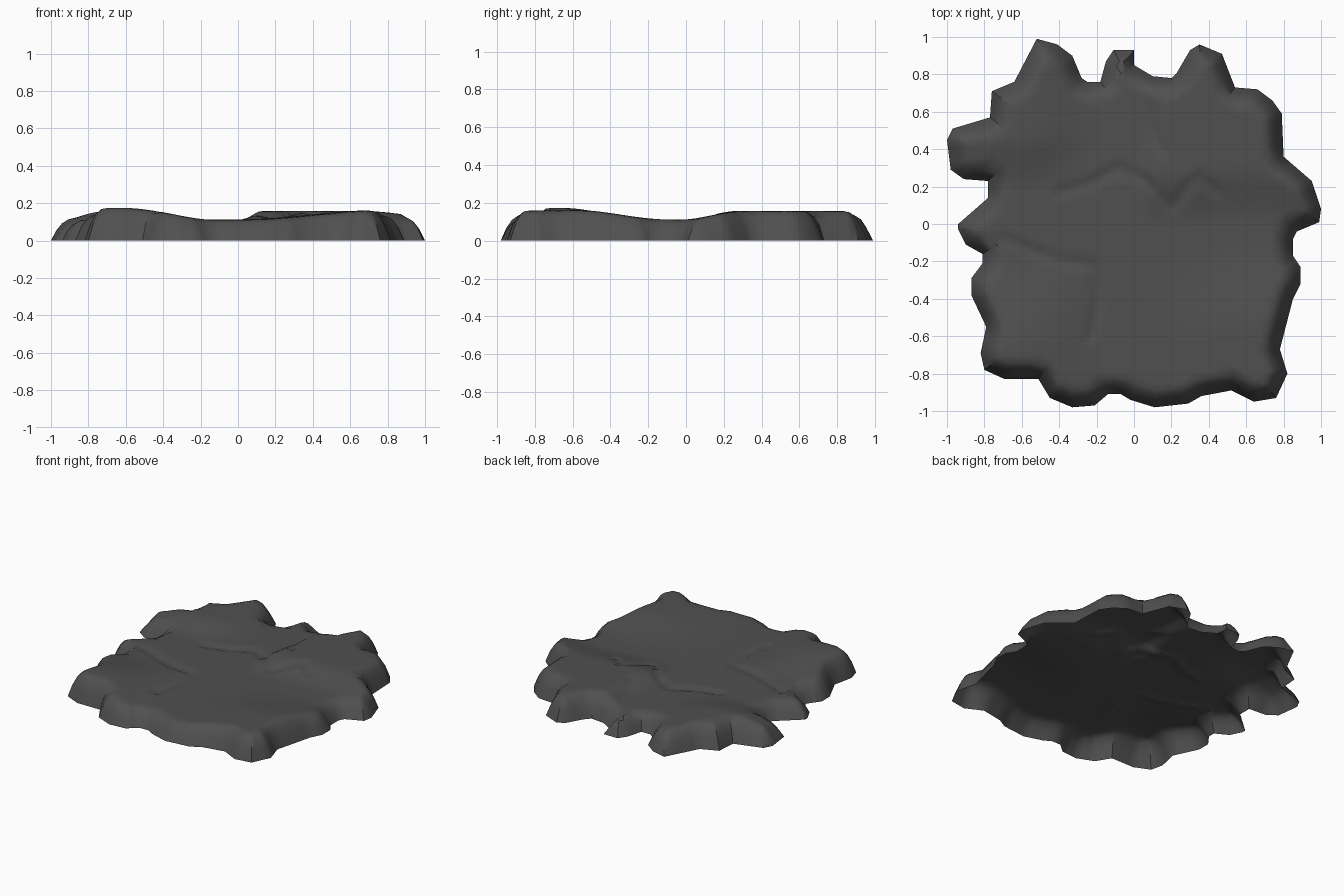
import bpy
import math
import random
from mathutils import Vector, geometry

if "Cube" in bpy.data.objects:
    bpy.data.objects.remove(bpy.data.objects["Cube"], do_unlink=True)

random.seed(4)
RIM = 0.11       # width of the sloping edge
SPACING = 0.03   # spacing of surface points

# Ragged footprint of the slab, clockwise from the back
OUTLINE = [Vector(p) for p in (
    (-.52, .99), (-.41, .96), (-.33, .9), (-.28, .78), (-.25, .76), (-.18, .76),
    (-.15, .87), (-.11, .93), (0, .93), (0, .85), (.1, .79), (.2, .78),
    (.23, .81), (.3, .93), (.35, .96), (.47, .91), (.54, .73), (.66, .72),
    (.74, .66), (.79, .59), (.8, .36), (.95, .23), (1, .08), (.99, .01),
    (.87, -.04), (.85, -.08), (.85, -.17), (.89, -.23), (.89, -.32), (.85, -.4),
    (.78, -.67), (.82, -.8), (.76, -.93), (.64, -.95), (.52, -.89), (.36, -.92),
    (.29, -.96), (.11, -.98), (-.02, -.94), (-.07, -.91), (-.14, -.91),
    (-.21, -.97), (-.33, -.98), (-.45, -.93), (-.51, -.83), (-.69, -.83),
    (-.8, -.78), (-.82, -.69), (-.79, -.55), (-.87, -.38), (-.87, -.29),
    (-.81, -.21), (-.81, -.16), (-.9, -.11), (-.94, -.03), (-.94, 0),
    (-.78, .14), (-.78, .23), (-.91, .24), (-.98, .29), (-1, .45),
    (-.97, .51), (-.77, .57), (-.76, .71), (-.64, .76))]

# Shallow cracks between the raised plates
CRACKS = [[Vector(p) for p in path] for path in (
    ((-.7, -.08), (-.4, -.2), (-.21, -.22), (-.19, -.4), (-.23, -.6)),
    ((-.4, .17), (-.22, .22), (-.08, .3), (.08, .22), (.2, .08), (.3, .22)),
    ((.14, .72), (.11, .5), (.16, .38)),
    ((.35, .25), (.44, .17)))]


def ramp(value, low, high):
    t = min(max((value - low) / (high - low), 0), 1)
    return t * t * (3 - 2 * t)


def segment_distance(p, a, b):
    edge = b - a
    t = min(max((p - a).dot(edge) / edge.length_squared, 0), 1)
    return (p - a - edge * t).length


def path_distance(p, path):
    return min(segment_distance(p, a, b) for a, b in zip(path, path[1:]))


def edge_distance(p):
    return path_distance(p, OUTLINE + OUTLINE[:1])


def is_inside(p):
    inside = False
    for a, b in zip(OUTLINE, OUTLINE[1:] + OUTLINE[:1]):
        if (a.y > p.y) != (b.y > p.y):
            if p.x < a.x + (p.y - a.y) * (b.x - a.x) / (b.y - a.y):
                inside = not inside
    return inside


def plate_height(p):
    """Low cross-shaped valley with a raised plate in each quarter."""
    x = p.x + 0.02 * math.sin(p.y * 9)
    y = p.y + 0.02 * math.sin(p.x * 8)
    height = 0.112
    height += 0.062 * ramp(-x, .15, .6) * ramp(-y, .15, .65)
    height += 0.052 * ramp(x, 0, .8) * ramp(-y, .1, .6)
    height += 0.046 * ramp(x, .03, .14) * ramp(y, 0, .3)
    height += 0.045 * ramp(-x, .2, .6) * ramp(y, .2, .5)
    height -= 0.035 * ramp(-x, .75, .95) * ramp(y, .1, .3)
    for path in CRACKS:
        height -= 0.014 * (1 - ramp(path_distance(p, path), 0, .045))
    return height


def surface_height(p):
    t = min(edge_distance(p) / RIM, 1)
    return plate_height(p) * (1 - (1 - t) ** 2.2)


# Split the footprint into short edges and keep each outward-facing side
border, inward = [], []
for a, b in zip(OUTLINE, OUTLINE[1:] + OUTLINE[:1]):
    steps = max(1, round((b - a).length / 0.045))
    side = (b - a).normalized()
    for i in range(steps):
        border.append(a.lerp(b, i / steps))
        inward.append(Vector((side.y, -side.x)))

# Contour rows that follow the rim
points = list(border)
for offset in (.03, .06, .09):
    for i, p in enumerate(border):
        normal = (inward[i - 1] + inward[i]).normalized()
        q = p + normal * offset
        if is_inside(q) and edge_distance(q) > offset * 0.85:
            points.append(q)

# Slightly irregular points over the top
count = int(2 / SPACING)
for i in range(count + 1):
    for j in range(count + 1):
        p = Vector((-1 + i * SPACING + random.uniform(-.004, .004),
                    -1 + j * SPACING + random.uniform(-.004, .004)))
        if is_inside(p) and edge_distance(p) > RIM:
            points.append(p)

# Triangulate within the footprint and lift into an open-bottomed shell
footprint = list(range(len(border)))[::-1]
flat, _, faces, *_ = geometry.delaunay_2d_cdt(points, [], [footprint], 1, 1e-5)
mesh = bpy.data.meshes.new("rock_slab")
mesh.from_pydata([(p.x, p.y, surface_height(p)) for p in flat], [], faces)
mesh.update()
slab = bpy.data.objects.new("rock_slab", mesh)
bpy.context.collection.objects.link(slab)

# Dark stone colour
stone = bpy.data.materials.new("dark_grey_stone")
stone.use_nodes = True
colour = (0.08, 0.08, 0.08, 1)
stone.diffuse_color = colour
shader = stone.node_tree.nodes["Principled BSDF"]
shader.inputs["Base Color"].default_value = colour
mesh.materials.append(stone)

bpy.ops.object.select_all(action='DESELECT')
slab.select_set(True)
bpy.context.view_layer.objects.active = slab
bpy.ops.object.shade_smooth_by_angle(angle=math.radians(40))
